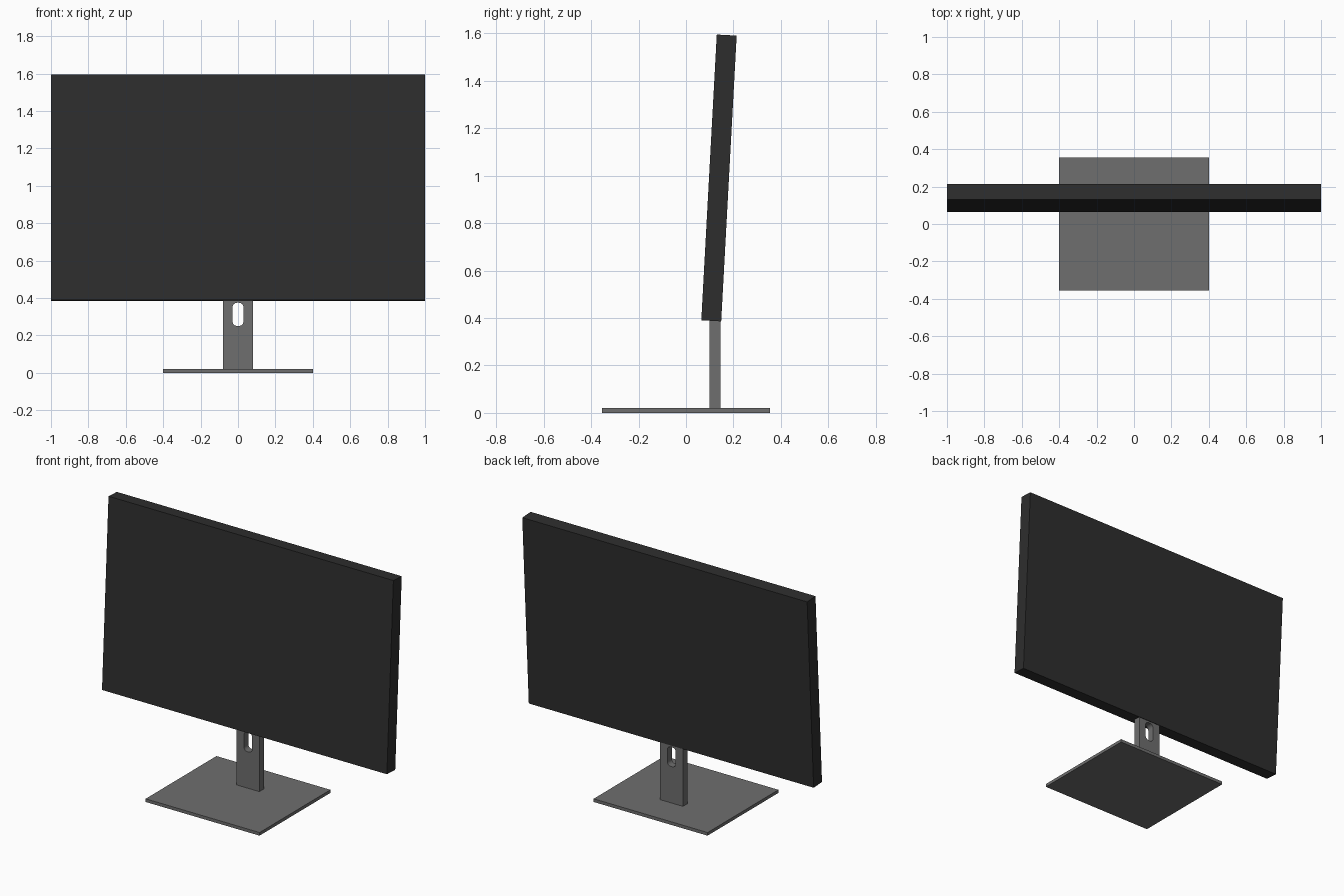
import bpy, bmesh, math

default = bpy.data.objects.get("Cube")
if default:
    bpy.data.objects.remove(default, do_unlink=True)


def material(name, value):
    mat = bpy.data.materials.new(name)
    mat.use_nodes = True
    colour = (value, value, value, 1)
    mat.diffuse_color = colour
    mat.node_tree.nodes["Principled BSDF"].inputs["Base Color"].default_value = colour
    return mat


def finish(name, bm, mat, location):
    bmesh.ops.recalc_face_normals(bm, faces=bm.faces)
    mesh = bpy.data.meshes.new(name)
    bm.to_mesh(mesh)
    bm.free()
    mesh.materials.append(mat)
    obj = bpy.data.objects.new(name, mesh)
    obj.location = location
    bpy.context.collection.objects.link(obj)
    return obj


def box(name, size, location, mat):
    bm = bmesh.new()
    bmesh.ops.create_cube(bm, size=1)
    bmesh.ops.scale(bm, vec=size, verts=bm.verts)
    return finish(name, bm, mat, location)


def slot(name, width, height, depth, radius, location, mat, steps=8):
    # Rounded rectangle in the xz plane, extruded along y
    bm = bmesh.new()
    ring = []
    for quarter, (sx, sz) in enumerate([(1, 1), (-1, 1), (-1, -1), (1, -1)]):
        for i in range(steps + 1):
            a = math.pi / 2 * (quarter + i / steps)
            x = sx * (width / 2 - radius) + radius * math.cos(a)
            z = sz * (height / 2 - radius) + radius * math.sin(a)
            ring.append(bm.verts.new((x, -depth / 2, z)))
    face = bm.faces.new(ring)
    side = bmesh.ops.extrude_face_region(bm, geom=[face])
    moved = [v for v in side["geom"] if isinstance(v, bmesh.types.BMVert)]
    bmesh.ops.translate(bm, vec=(0, depth, 0), verts=moved)
    return finish(name, bm, mat, location)


charcoal = material("charcoal", 0.027)
grey = material("stand grey", 0.158)

# Foot plate
box("base_plate", (0.8, 0.71, 0.02), (0, 0, 0.01), grey)

# Upright with a cable slot through it
upright = box("stand_upright", (0.16, 0.045, 0.48), (0, 0.1225, 0.255), grey)
cutter = slot("cable_slot_cutter", 0.058, 0.124, 0.2, 0.024, (0, 0.1225, 0.313), grey)
cutter.hide_render = True
cutter.hide_viewport = True
cut = upright.modifiers.new("cable_slot", "BOOLEAN")
cut.operation = "DIFFERENCE"
cut.solver = "EXACT"
cut.object = cutter

# Screen panel, leaning back slightly
panel = box("screen_panel", (2, 0.084, 1.206), (0, 0.139, 0.99), charcoal)
panel.rotation_euler.x = -math.radians(3.1)
